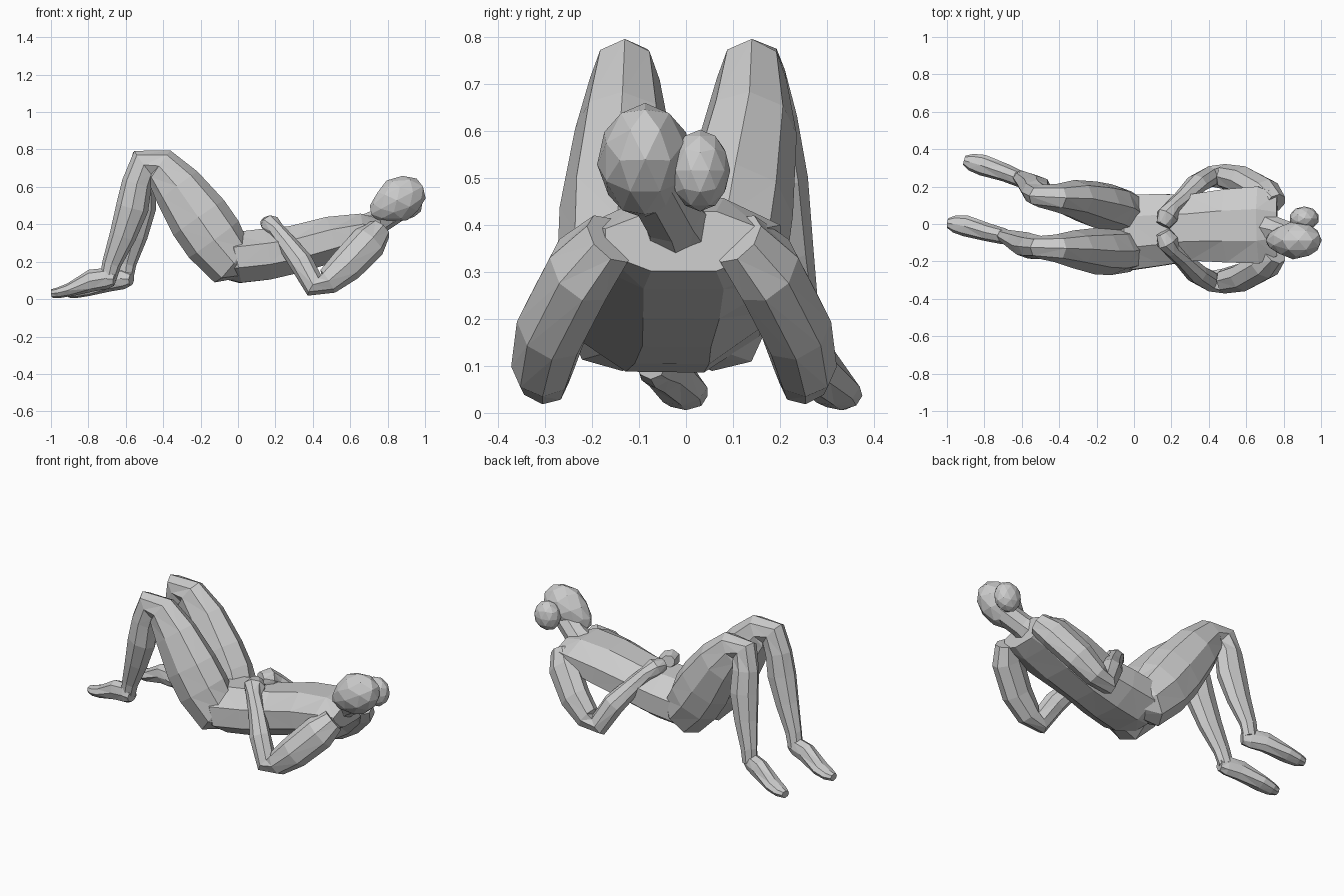
import bpy, bmesh, math
from mathutils import Vector, Matrix

SIDES = 8
Y = Vector((0, 1, 0))


def finish(bm, name):
    bmesh.ops.triangulate(bm, faces=bm.faces[:])
    bmesh.ops.recalc_face_normals(bm, faces=bm.faces[:])
    mesh = bpy.data.meshes.new(name)
    bm.to_mesh(mesh)
    bm.free()
    obj = bpy.data.objects.new(name, mesh)
    bpy.context.collection.objects.link(obj)
    return obj


def loft(name, rings, phase=0, grow=1.03):
    """Skin elliptical rings (x, y, z, half width, half depth) along a path."""
    bm = bmesh.new()
    pts = [Vector(r[:3]) for r in rings]
    angles = [2 * math.pi * (k + phase) / SIDES for k in range(SIDES)]
    loops = []
    for i, (p, r) in enumerate(zip(pts, rings)):
        t = (pts[min(i + 1, len(pts) - 1)] - pts[max(i - 1, 0)]).normalized()
        w = (Y - t * Y.dot(t)).normalized()
        d = t.cross(w)
        loops.append([bm.verts.new(p + (w * r[3] * math.cos(a) + d * r[4] * math.sin(a)) * grow)
                      for a in angles])
    for a, b in zip(loops, loops[1:]):
        for k in range(SIDES):
            n = (k + 1) % SIDES
            bm.faces.new((a[k], a[n], b[n], b[k]))
    bm.faces.new(loops[0])
    bm.faces.new(loops[-1])
    return finish(bm, name)


def ball(name, center, radii, tilt=0, taper=0):
    """Faceted ball, narrowed toward its -x end."""
    bm = bmesh.new()
    bmesh.ops.create_icosphere(bm, subdivisions=2, radius=1)
    for v in bm.verts:
        s = 1 + taper * min(v.co.x, 0)
        v.co = Vector((v.co.x * radii[0], v.co.y * radii[1] * s, v.co.z * radii[2] * s))
    bm.transform(Matrix.Translation(center) @ Matrix.Rotation(-tilt, 4, 'Y'))
    return finish(bm, name)


# torso, from seat to shoulders, flat on front and back
body = loft("body", [
    (-0.12, -0.045, 0.175, 0.12, 0.07),
    (-0.02, -0.045, 0.22, 0.205, 0.14),
    (0.15, -0.03, 0.24, 0.195, 0.14),
    (0.30, -0.02, 0.265, 0.18, 0.13),
    (0.50, -0.01, 0.32, 0.20, 0.125),
    (0.67, -0.005, 0.36, 0.21, 0.10),
    (0.765, -0.005, 0.365, 0.17, 0.065)], 0.5, 1.06)

# neck, head and hair bun
parts = [loft("neck", [
    (0.66, -0.005, 0.36, 0.10, 0.08),
    (0.76, -0.03, 0.42, 0.065, 0.065),
    (0.88, -0.075, 0.50, 0.065, 0.065)])]
parts.append(ball("head", (0.85, -0.087, 0.528), (0.165, 0.102, 0.12), math.radians(28), 0.35))
parts.append(ball("hair_bun", (0.91, 0.03, 0.515), (0.08, 0.064, 0.087)))

# arms: bent, elbows on the ground, hands resting on the belly
arm = [
    (0.755, -0.16, 0.37, 0.06, 0.065),
    (0.70, -0.22, 0.305, 0.075, 0.095),
    (0.58, -0.285, 0.18, 0.075, 0.09),
    (0.48, -0.305, 0.095, 0.065, 0.07),
    (0.41, -0.305, 0.07, 0.055, 0.062),
    (0.335, -0.265, 0.20, 0.052, 0.062),
    (0.26, -0.19, 0.30, 0.042, 0.05),
    (0.205, -0.14, 0.37, 0.04, 0.042),
    (0.18, -0.095, 0.395, 0.062, 0.052),
    (0.155, -0.045, 0.405, 0.04, 0.035)]
parts.append(loft("right_arm", arm))
parts.append(loft("left_arm", [(x, -0.051 - y, z, w, d) for x, y, z, w, d in arm]))

# legs: x, z, half width, half depth, y of right leg, y of left leg, left x shift
leg = [
    (0.06, 0.18, 0.07, 0.06, -0.10, 0.02, 0),
    (-0.04, 0.205, 0.12, 0.14, -0.135, 0.055, 0),
    (-0.13, 0.32, 0.125, 0.16, -0.145, 0.085, 0),
    (-0.21, 0.435, 0.12, 0.16, -0.145, 0.105, 0),
    (-0.325, 0.60, 0.098, 0.132, -0.135, 0.135, 0),
    (-0.42, 0.71, 0.072, 0.10, -0.13, 0.14, 0),
    (-0.50, 0.72, 0.06, 0.088, -0.125, 0.15, 0),
    (-0.54, 0.62, 0.065, 0.078, -0.12, 0.17, 0.02),
    (-0.565, 0.49, 0.068, 0.085, -0.115, 0.19, 0.04),
    (-0.615, 0.34, 0.055, 0.07, -0.095, 0.215, 0.06),
    (-0.675, 0.19, 0.038, 0.05, -0.07, 0.245, 0.08),
    (-0.695, 0.11, 0.036, 0.044, -0.06, 0.25, 0.09)]
foot = [
    (-0.66, 0.105, 0.032, 0.033, -0.075, 0.22, 0.09),
    (-0.70, 0.11, 0.042, 0.055, -0.065, 0.24, 0.09),
    (-0.78, 0.10, 0.047, 0.058, -0.045, 0.275, 0.09),
    (-0.90, 0.05, 0.055, 0.035, -0.01, 0.315, 0.09),
    (-0.96, 0.034, 0.045, 0.028, 0.0, 0.33, 0.09),
    (-0.997, 0.03, 0.025, 0.022, 0.005, 0.34, 0.09)]
for part, rows in (("leg", leg), ("foot", foot)):
    parts.append(loft("right_" + part, [(x, yr, z, w, d) for x, z, w, d, yr, yl, s in rows]))
    parts.append(loft("left_" + part, [(x + s, yl, z, w, d) for x, z, w, d, yr, yl, s in rows]))

# fuse every part into one continuous skin
bpy.context.view_layer.objects.active = body
for p in parts:
    mod = body.modifiers.new("fuse", 'BOOLEAN')
    mod.operation = 'UNION'
    mod.solver = 'EXACT'
    mod.use_self = True
    mod.object = p
    bpy.ops.object.modifier_apply(modifier=mod.name)
    bpy.data.objects.remove(p)
